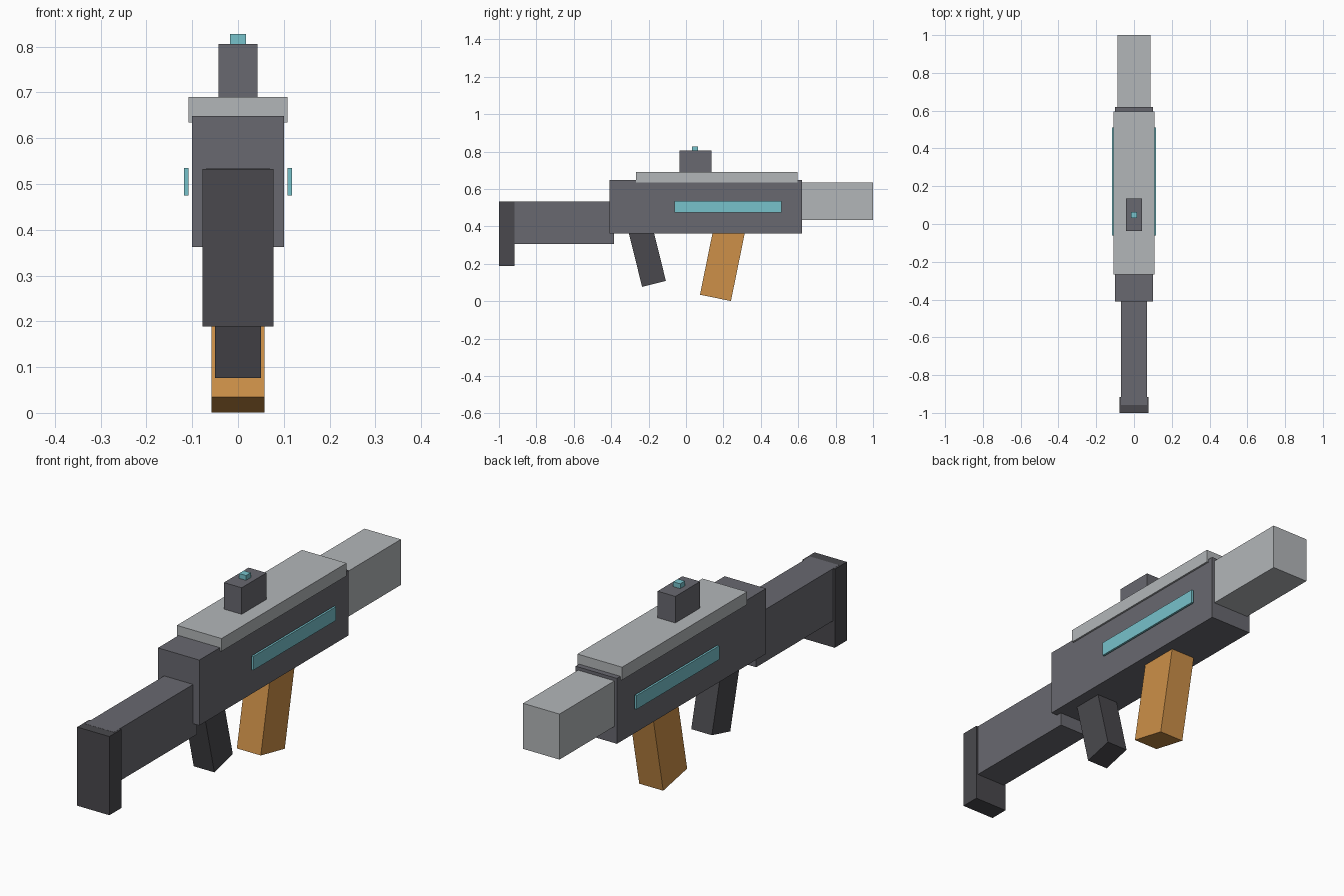
import bpy
import bmesh
from math import radians
from mathutils import Matrix, Vector

default = bpy.data.objects.get("Cube")
if default:
    bpy.data.objects.remove(default, do_unlink=True)


def material(name, rgb):
    m = bpy.data.materials.new(name)
    m.use_nodes = True
    m.diffuse_color = (*rgb, 1)
    m.node_tree.nodes["Principled BSDF"].inputs["Base Color"].default_value = (*rgb, 1)
    return m


grey = material("mid grey", (0.14, 0.14, 0.16))
dark = material("dark grey", (0.067, 0.066, 0.074))
silver = material("light silver", (0.45, 0.47, 0.485))
orange = material("orange", (0.61, 0.28, 0.065))
teal = material("teal", (0.185, 0.54, 0.60))


def add_block(name, mat, size, matrix):
    bm = bmesh.new()
    bmesh.ops.create_cube(bm, size=1, matrix=matrix @ Matrix.Diagonal((*size, 1)))
    mesh = bpy.data.meshes.new(name)
    bm.to_mesh(mesh)
    bm.free()
    mesh.materials.append(mat)
    obj = bpy.data.objects.new(name, mesh)
    bpy.context.collection.objects.link(obj)
    return obj


def box(name, mat, x, y, z):
    """Upright block from its x, y and z ranges."""
    spans = (x, y, z)
    centre = Vector([(a + b) / 2 for a, b in spans])
    return add_block(name, mat, [b - a for a, b in spans], Matrix.Translation(centre))


def sym(half):
    return (-half, half)


def leaning_box(name, mat, width, depth, length, bottom, degrees):
    """Block tilted about x, placed by the middle of its bottom face."""
    matrix = (Matrix.Translation(bottom) @ Matrix.Rotation(radians(degrees), 4, "X")
              @ Matrix.Translation((0, 0, length / 2)))
    return add_block(name, mat, (width, depth, length), matrix)


# Body, with the top cover and the front tube
box("body", grey, sym(0.10), (-0.41, 0.62), (0.362, 0.648))
box("top_cover", silver, sym(0.108), (-0.268, 0.596), (0.634, 0.69))
box("front_tube", silver, sym(0.088), (0.58, 1.0), (0.435, 0.634))

# Rear stock and its end pad
box("stock", grey, sym(0.07), (-0.957, -0.385), (0.305, 0.5335))
box("stock_pad", dark, sym(0.078), (-1.0, -0.917), (0.189, 0.533))

# Sight and its marker
box("sight", grey, sym(0.043), (-0.036, 0.135), (0.68, 0.806))
box("sight_marker", teal, sym(0.017), (0.031, 0.064), (0.79, 0.827))

# Side strips, set just off the body
for name, side in (("left_strip", 1), ("right_strip", -1)):
    box(name, teal, sorted((side * 0.108, side * 0.1175)), (-0.062, 0.51), (0.475, 0.535))

# Handle and magazine, reaching up into the body
leaning_box("handle", dark, 0.10, 0.131, 0.36, (0, -0.171, 0.0925), 14)
leaning_box("magazine", orange, 0.116, 0.169, 0.42, (0, 0.1575, 0.0175), -11.5)
